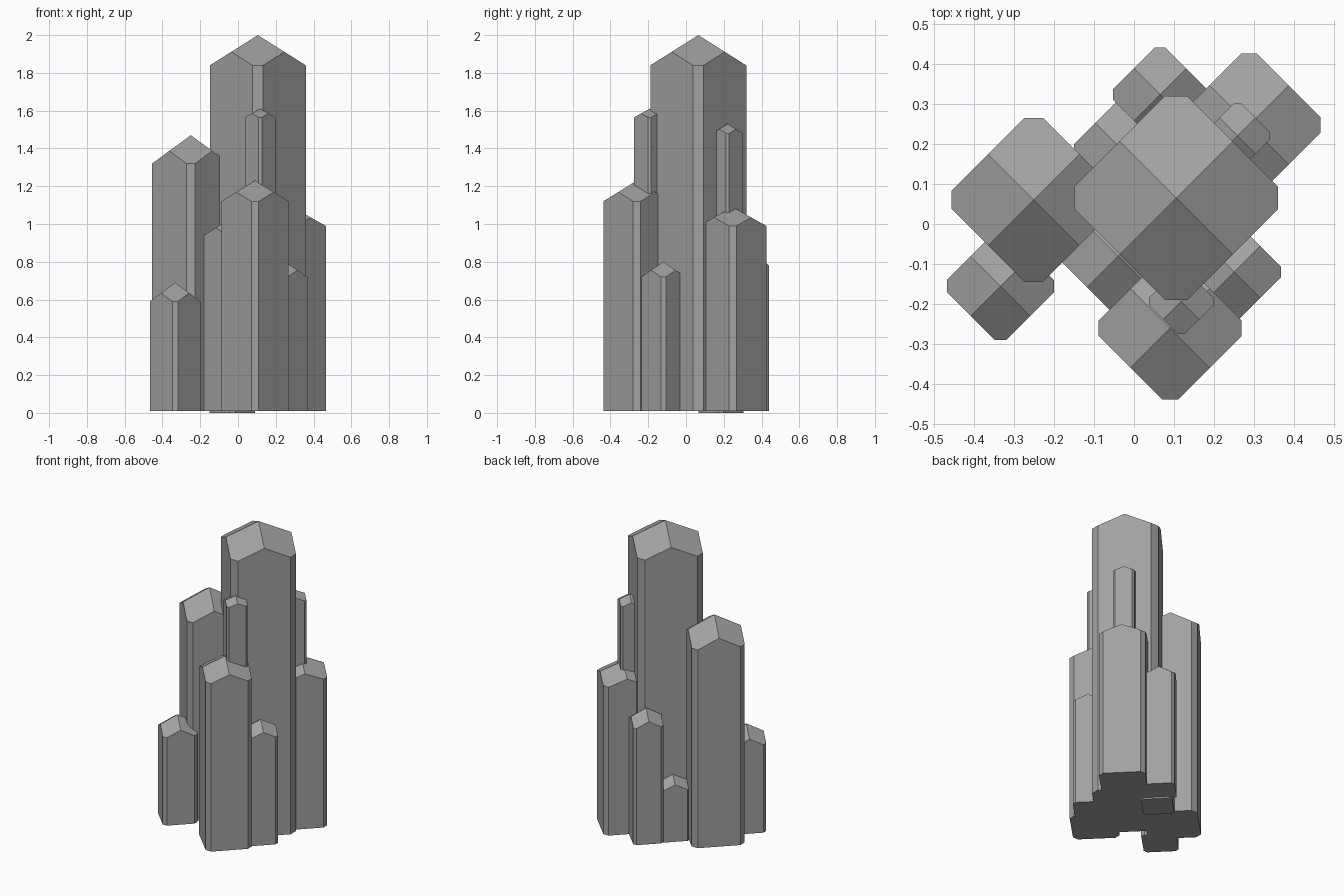
import bpy
import bmesh
from mathutils import Matrix, Vector

cube = bpy.data.objects.get("Cube")
if cube:
    bpy.data.objects.remove(cube, do_unlink=True)

# Single stone colour
stone = bpy.data.materials.new("grey_stone")
stone.use_nodes = True
colour = (0.36, 0.36, 0.36, 1)
stone.diffuse_color = colour
stone.node_tree.nodes["Principled BSDF"].inputs["Base Color"].default_value = colour

CHAMFER = 0.11  # half width of the cut corner, relative to the radius


def crystal(name, x, y, radius, shoulder, apex, base=0.01):
    """Diamond column with cut corners and a four-sided pointed cap."""
    bm = bmesh.new()
    cut = radius * CHAMFER
    mid = (radius + cut) / 2
    mid_z = apex - (apex - shoulder) * mid / radius
    tip = bm.verts.new((0, 0, apex))
    sides = []
    for i in range(4):
        turn = Matrix.Rotation(i * 1.5707963, 3, "Z")
        points = [(radius, -cut, base), (radius, cut, base),
                  (radius, -cut, shoulder), (radius, cut, shoulder),
                  (mid, mid, mid_z)]
        sides.append([bm.verts.new(turn @ Vector(p)) for p in points])
    for i in range(4):
        low_a, low_b, top_a, top_b, peak = sides[i]
        next_low, _, next_top, _, _ = sides[(i + 1) % 4]
        last_peak = sides[i - 1][4]
        bm.faces.new((low_a, low_b, top_b, top_a))               # cut corner
        bm.faces.new((low_b, next_low, next_top, peak, top_b))   # broad side
        bm.faces.new((tip, last_peak, top_a, top_b, peak))       # cap facet
    bm.faces.new([v for s in reversed(sides) for v in (s[1], s[0])])
    bmesh.ops.recalc_face_normals(bm, faces=bm.faces)
    mesh = bpy.data.meshes.new(name)
    bm.to_mesh(mesh)
    bm.free()
    mesh.materials.append(stone)
    obj = bpy.data.objects.new(name, mesh)
    obj.location = (x, y, 0)
    bpy.context.collection.objects.link(obj)


# Large columns
crystal("main_crystal", 0.105, 0.065, 0.254, 1.84, 2.0)
crystal("right_crystal", -0.25, 0.06, 0.205, 1.32, 1.47)
crystal("front_crystal", 0.09, -0.26, 0.178, 1.12, 1.23)
crystal("back_left_crystal", 0.287, 0.247, 0.178, 0.99, 1.09)

# Short columns around the foot
crystal("inner_front_crystal", -0.04, -0.08, 0.14, 0.94, 1.03)
crystal("back_crystal", 0.065, 0.323, 0.117, 0.78, 0.87)
crystal("front_left_crystal", 0.25, -0.12, 0.117, 0.72, 0.80)
crystal("front_right_crystal", -0.333, -0.155, 0.134, 0.59, 0.69)
crystal("inner_back_crystal", -0.03, 0.185, 0.12, 0.34, 0.42, 0.0)

# Slender columns
crystal("front_slender_crystal", 0.118, -0.193, 0.081, 1.565, 1.61)
crystal("back_slender_crystal", 0.258, 0.22, 0.081, 1.48, 1.53)
